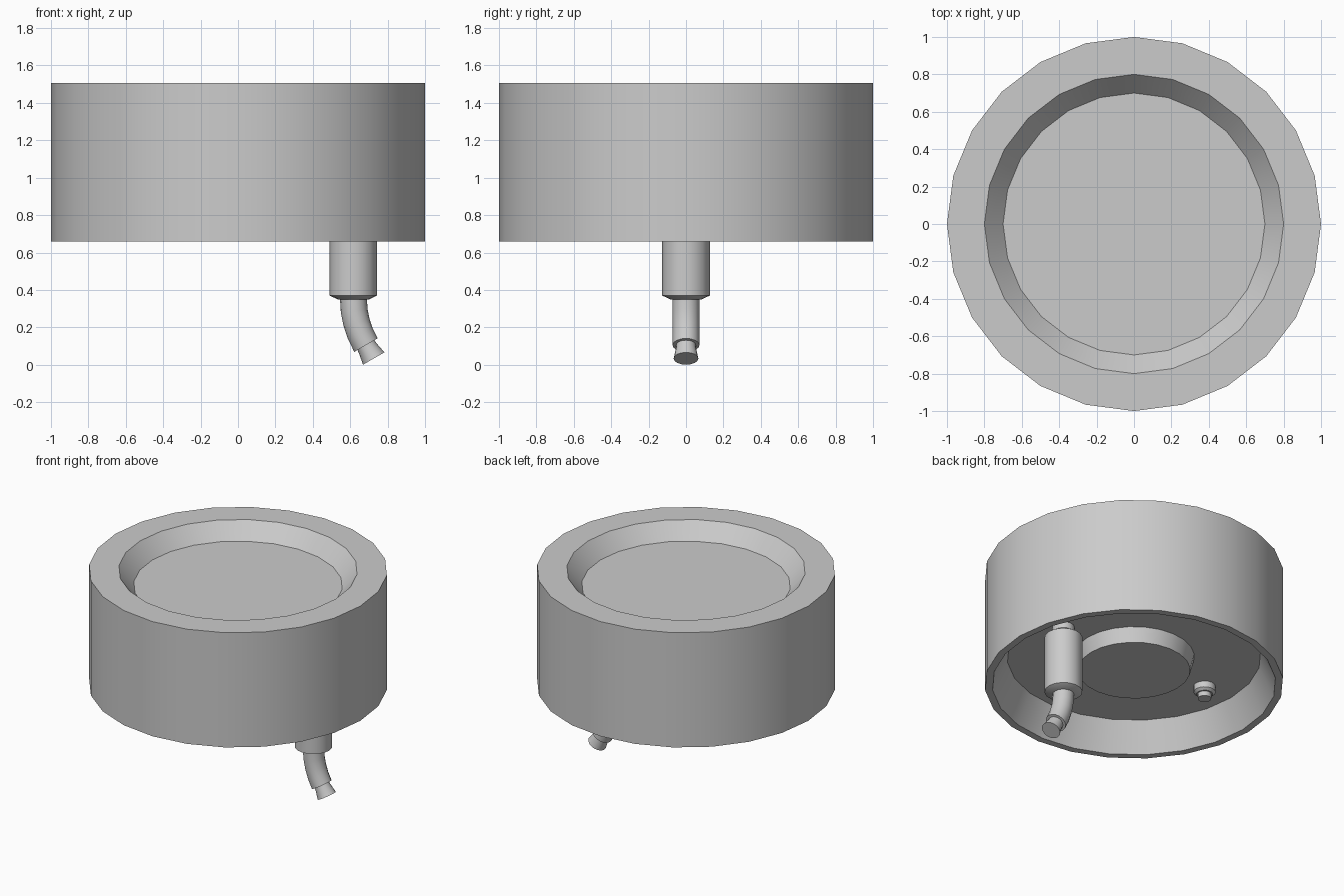
import bpy, bmesh, math
from mathutils import Vector

cube = bpy.data.objects.get("Cube")
if cube:
    bpy.data.objects.remove(cube, do_unlink=True)

grey = bpy.data.materials.new("plain_grey")
grey.use_nodes = True
colour = (0.6, 0.6, 0.6, 1)
grey.diffuse_color = colour
grey.node_tree.nodes["Principled BSDF"].inputs["Base Color"].default_value = colour


def skin(name, rings, sides):
    """Join rings of (centre, tilt, radius) into a capped, smooth-sided solid."""
    bm = bmesh.new()
    loops = []
    for centre, tilt, radius in rings:
        across = Vector((math.cos(tilt), 0, math.sin(tilt)))
        side = Vector((0, 1, 0))
        loop = []
        for i in range(sides):
            a = math.tau * i / sides
            offset = across * math.cos(a) + side * math.sin(a)
            loop.append(bm.verts.new(Vector(centre) + offset * radius))
        loops.append(loop)
    for lower, upper in zip(loops, loops[1:]):
        for i in range(sides):
            j = (i + 1) % sides
            bm.faces.new((lower[i], lower[j], upper[j], upper[i]))
    bm.faces.new(loops[0])
    bm.faces.new(loops[-1])
    bmesh.ops.recalc_face_normals(bm, faces=bm.faces)
    mesh = bpy.data.meshes.new(name)
    bm.to_mesh(mesh)
    bm.free()
    mesh.materials.append(grey)
    obj = bpy.data.objects.new(name, mesh)
    bpy.context.collection.objects.link(obj)
    bpy.ops.object.select_all(action="DESELECT")
    obj.select_set(True)
    bpy.context.view_layer.objects.active = obj
    bpy.ops.object.shade_smooth_by_angle(angle=math.radians(30))
    return obj


def lathe(name, profile, x=0, sides=24):
    """Turn a (radius, height) profile about a vertical axis."""
    return skin(name, [((x, 0, z), 0, r) for r, z in profile], sides)


TOP, BOTTOM, CEILING = 1.507, 0.66, 0.87
PIPE_X = 0.617

# Drum: dished top, plain wall, tapered hollow and central boss underneath
lathe("drum_body", [
    (0.7, 1.393), (0.8, TOP), (1, TOP), (1, BOTTOM), (0.95, BOTTOM),
    (0.85, CEILING), (0.405, CEILING), (0.377, 0.765)])

# Stepped connectors on both sides of the hollow
for name, x in (("pipe_connector", PIPE_X), ("spare_connector", -PIPE_X)):
    lathe(name, [(0.074, CEILING + 0.01), (0.074, 0.825), (0.055, 0.81),
                 (0.045, 0.81), (0.045, 0.775)], x, 16)

# Chamfered sleeve over one connector
lathe("pipe_sleeve", [(0.085, 0.81), (0.127, 0.79), (0.127, 0.37),
                      (0.085, 0.35)], PIPE_X, 16)

# Elbow swept through thirty degrees
bend, radius, start = math.radians(30), 0.5, 0.355
steps = 4
rings = []
for i in range(steps + 1):
    a = bend * i / steps
    centre = (PIPE_X + radius * (1 - math.cos(a)), 0, start - radius * math.sin(a))
    rings.append((centre, a, 0.072))
skin("pipe_elbow", rings, 16)

# Flared nozzle at the elbow's end
end = Vector(rings[-1][0])
aim = Vector((math.sin(bend), 0, -math.cos(bend)))
skin("nozzle", [(end - aim * 0.01, bend, 0.052), (end + aim * 0.02, bend, 0.054),
                (end + aim * 0.083, bend, 0.066)], 16)
